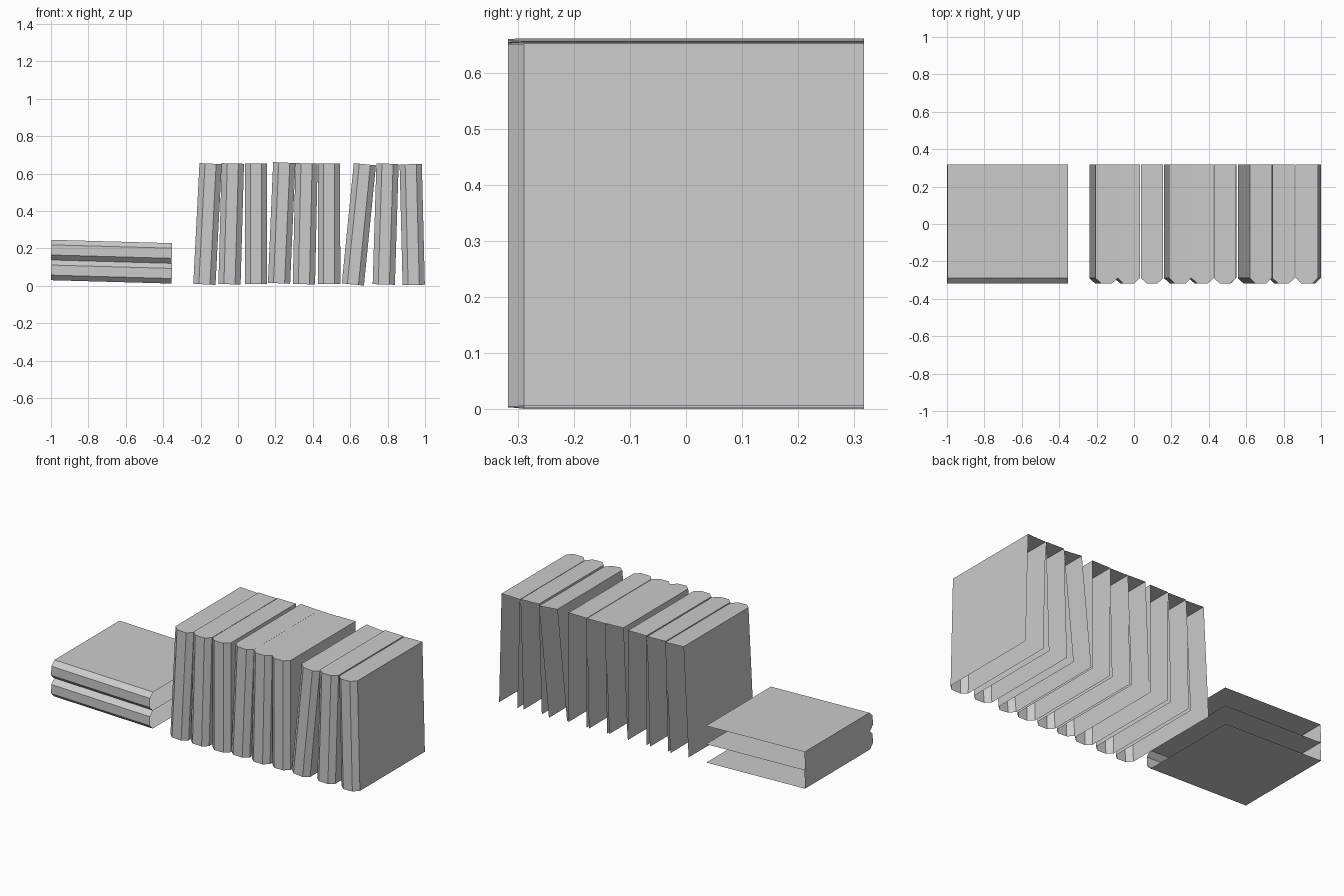
import bpy, bmesh
from math import sin, cos, asin, pi
from mathutils import Vector

if "Cube" in bpy.data.objects:
    bpy.data.objects.remove(bpy.data.objects["Cube"])

Y, SPINE = 0.317, 0.028   # half depth, spine chamfer depth


def book(name, x, z, lean, thick, height):
    """Open shell (no back, no bottom) leaning by an angle about y, from its base corner."""
    c = thick * 0.25
    up = Vector((sin(lean), 0, cos(lean)))
    across = Vector((cos(lean), 0, -sin(lean)))
    profile = [(0, Y), (0, -Y + SPINE), (c, -Y), (thick - c, -Y),
               (thick, -Y + SPINE), (thick, Y)]
    bm = bmesh.new()
    base = [bm.verts.new(Vector((x, y, z)) + across * t) for t, y in profile]
    top = [bm.verts.new(v.co + up * height) for v in base]
    # Covers and faceted spine
    for i in range(len(profile) - 1):
        bm.faces.new((base[i], base[i + 1], top[i + 1], top[i]))
    # Closed top edge
    bm.faces.new(top)
    mesh = bpy.data.meshes.new(name)
    bm.to_mesh(mesh)
    bm.free()
    bpy.context.collection.objects.link(bpy.data.objects.new(name, mesh))


# Standing books: base left x, top left x, base z
H = 0.646
standing = [(-0.239, -0.206, 0.011), (-0.105, -0.087, 0.010), (0.037, 0.037, 0.009),
            (0.160, 0.188, 0.016), (0.293, 0.307, 0.010), (0.428, 0.427, 0.009),
            (0.555, 0.619, 0.013), (0.720, 0.740, 0.009), (0.880, 0.864, 0.003)]
for i, (x0, x1, z) in enumerate(standing, 1):
    book(f"standing_book_{i}", x0, z, asin((x1 - x0) / H), 0.119, H)

# Two books lying on their side, tops pointing left
for i, z in enumerate((0.012, 0.120), 1):
    book(f"lying_book_{i}", -0.355, z, -pi / 2 + 0.028, 0.108, 0.645)
